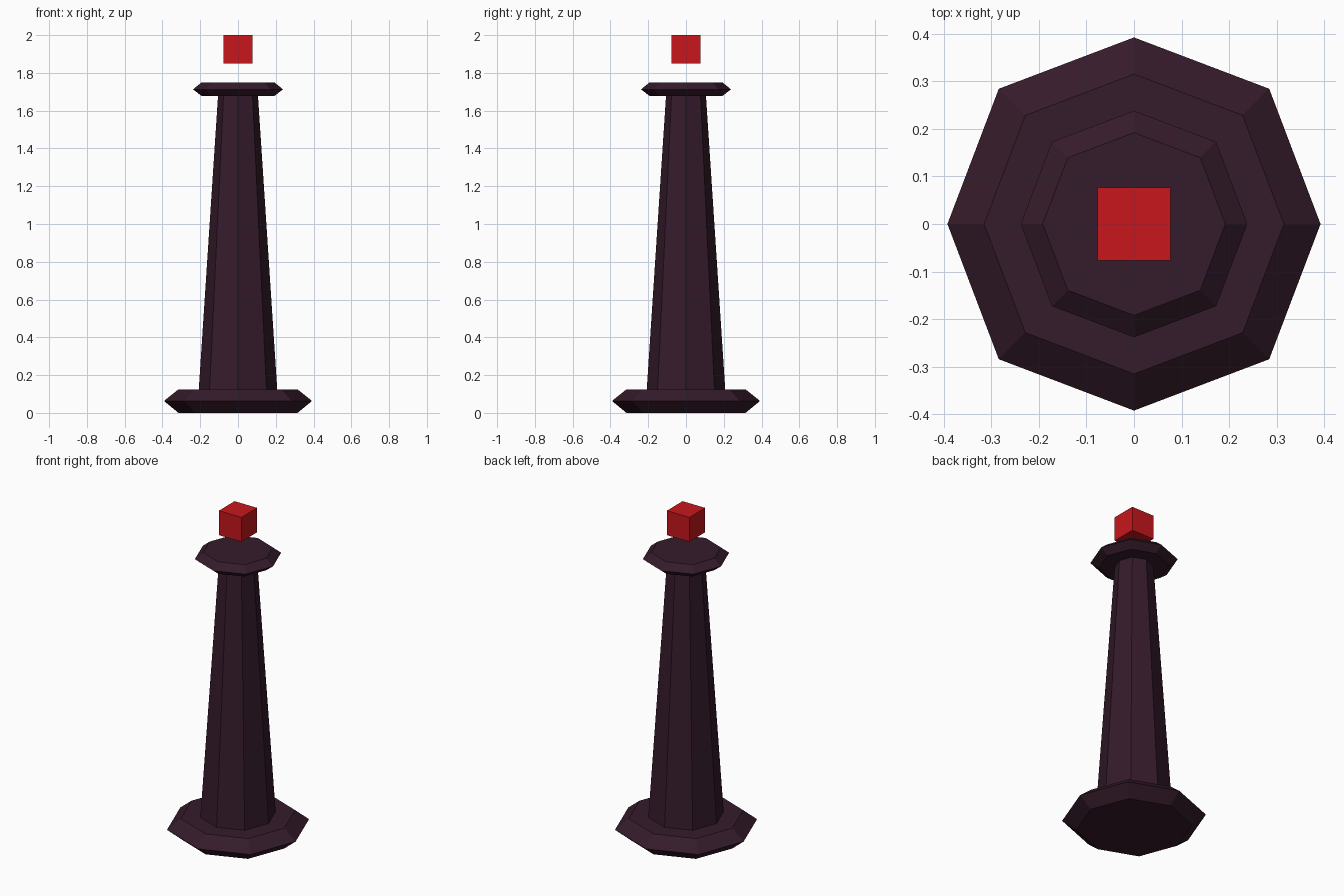
import bpy, bmesh, math

if "Cube" in bpy.data.objects:
    bpy.data.objects.remove(bpy.data.objects["Cube"])


def material(name, color):
    m = bpy.data.materials.new(name)
    m.diffuse_color = color
    m.use_nodes = True
    m.node_tree.nodes["Principled BSDF"].inputs["Base Color"].default_value = m.diffuse_color
    return m


def finish(name, bm, mat):
    bmesh.ops.recalc_face_normals(bm, faces=bm.faces)
    mesh = bpy.data.meshes.new(name)
    bm.to_mesh(mesh)
    bm.free()
    mesh.materials.append(mat)
    obj = bpy.data.objects.new(name, mesh)
    bpy.context.collection.objects.link(obj)
    return obj


def octagon_solid(name, profile, mat):
    """Stack octagonal rings given as (radius, z); diagonals are slightly wider."""
    bm = bmesh.new()
    rings = []
    for r, z in profile:
        ring = []
        for i in range(8):
            a = i * math.pi / 4
            k = r * (1.025 if i % 2 else 1.0)
            ring.append(bm.verts.new((k * math.cos(a), k * math.sin(a), z)))
        rings.append(ring)
    for lo, hi in zip(rings, rings[1:]):
        for i in range(8):
            j = (i + 1) % 8
            bm.faces.new((lo[i], lo[j], hi[j], hi[i]))
    bm.faces.new(rings[0])
    bm.faces.new(rings[-1])
    return finish(name, bm, mat)


dark = material("dark_plum", (0.036, 0.011, 0.024, 1))
red = material("red", (0.58, 0.008, 0.012, 1))

# Foot, tapered shaft and top plate
octagon_solid("base", [(0.315, 0), (0.392, 0.063), (0.315, 0.125)], dark)
octagon_solid("column", [(0.208, 0.12), (0.105, 1.69)], dark)
octagon_solid("top_plate", [(0.192, 1.677), (0.238, 1.713), (0.192, 1.75)], dark)

# Floating cube
bm = bmesh.new()
bmesh.ops.create_cube(bm, size=1)
bmesh.ops.scale(bm, vec=(0.153, 0.153, 0.15), verts=bm.verts)
bmesh.ops.translate(bm, vec=(0, 0, 1.925), verts=bm.verts)
finish("floating_cube", bm, red)
